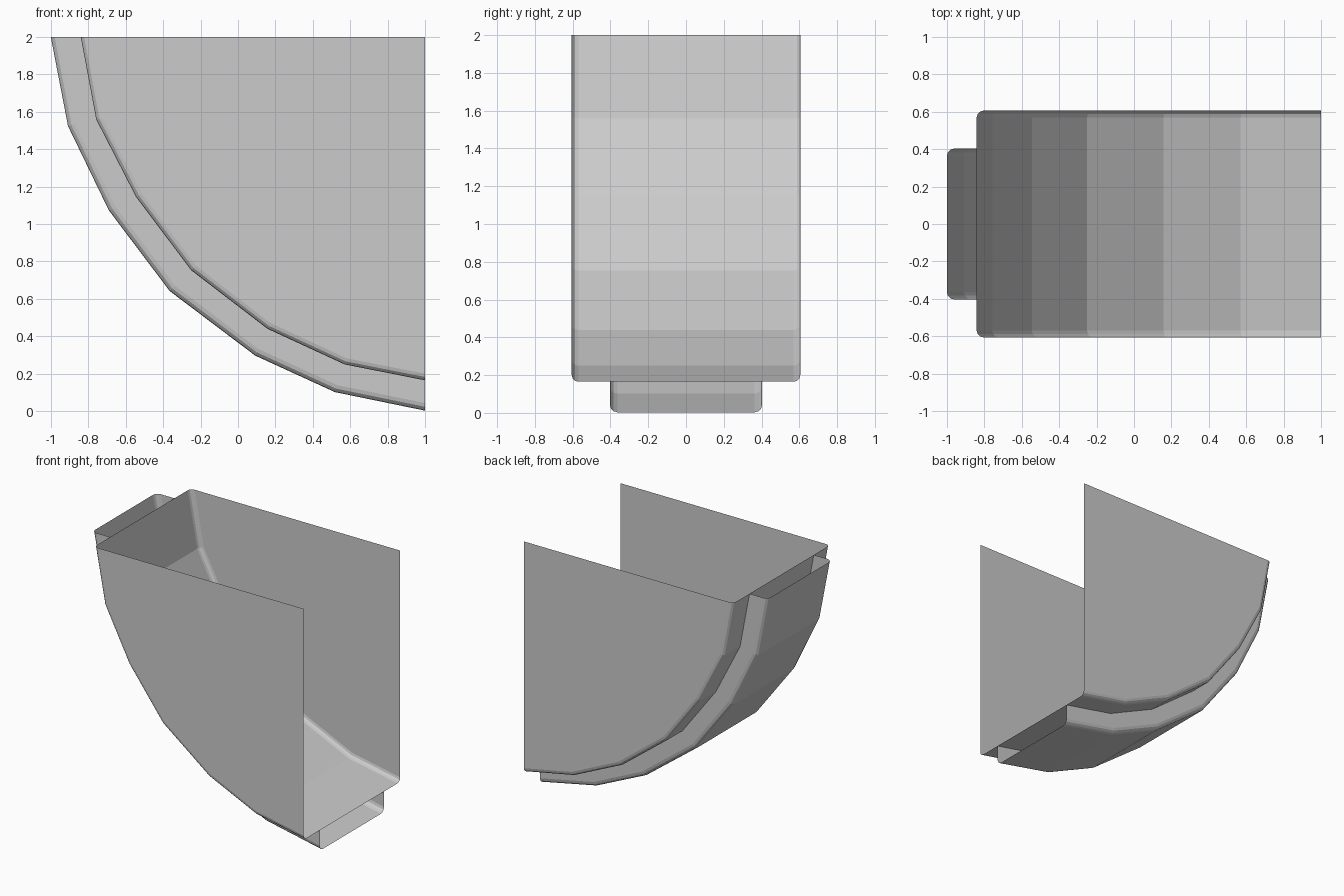
import bpy, bmesh
from math import sin, cos, pi

if "Cube" in bpy.data.objects:
    bpy.data.objects.remove(bpy.data.objects["Cube"])

# Side profiles (x, z): outer rail curve and trough floor curve
OUTER = [(-1, 2), (-.908, 1.523), (-.69, 1.073), (-.365, .642),
         (.092, .297), (.518, .102), (1, .003)]
FLOOR = [(-.84, 2), (-.757, 1.558), (-.545, 1.145), (-.25, .753),
         (.158, .44), (.57, .25), (1, .165)]
DEPTH = 0.16  # distance between the curves


def rounded_u(half, radius, steps=3):
    """Half of a U section: (y, height) from the centre floor up the wall."""
    arc = [(half - radius + radius * sin(a), radius * (1 - cos(a)))
           for a in (pi / 2 * i / steps for i in range(steps + 1))]
    return arc


def sweep(name, base, half, radius, wall_top=None, side_corner=None):
    right = rounded_u(half, radius)
    if wall_top:
        right.append((half, wall_top))
    section = [(-y, h) for y, h in reversed(right)] + right
    bm = bmesh.new()
    rows = []
    for (bx, bz), (ox, oz), (fx, fz) in zip(base, OUTER, FLOOR):
        rows.append([bm.verts.new((bx + (fx - ox) * h / DEPTH, y,
                                   bz + (fz - oz) * h / DEPTH))
                     for y, h in section])
    for a, b in zip(rows, rows[1:]):
        for i in range(len(section) - 1):
            bm.faces.new((a[i], a[i + 1], b[i + 1], b[i]))
    # Flat side panels reaching the upper corner
    if side_corner:
        for i, y in ((0, -half), (-1, half)):
            tip = bm.verts.new((side_corner[0], y, side_corner[1]))
            loop = [r[i] for r in rows] + [tip]
            bm.faces.new(loop if y < 0 else loop[::-1])
    bmesh.ops.recalc_face_normals(bm, faces=bm.faces)
    # Floor should face outwards, down and left
    bm.normal_update()
    floor = bm.faces[len(section) // 2 - 1]
    if floor.normal.x > 0:
        bmesh.ops.reverse_faces(bm, faces=bm.faces)
    bm.faces.ensure_lookup_table()
    mesh = bpy.data.meshes.new(name)
    bm.to_mesh(mesh)
    bm.free()
    obj = bpy.data.objects.new(name, mesh)
    bpy.context.collection.objects.link(obj)
    return obj


# Wide open trough with tall side panels
sweep("curved_trough", FLOOR, 0.605, 0.035, side_corner=(1, 2))
# Narrow channel running underneath
sweep("outer_channel", OUTER, 0.403, 0.04, wall_top=DEPTH)
